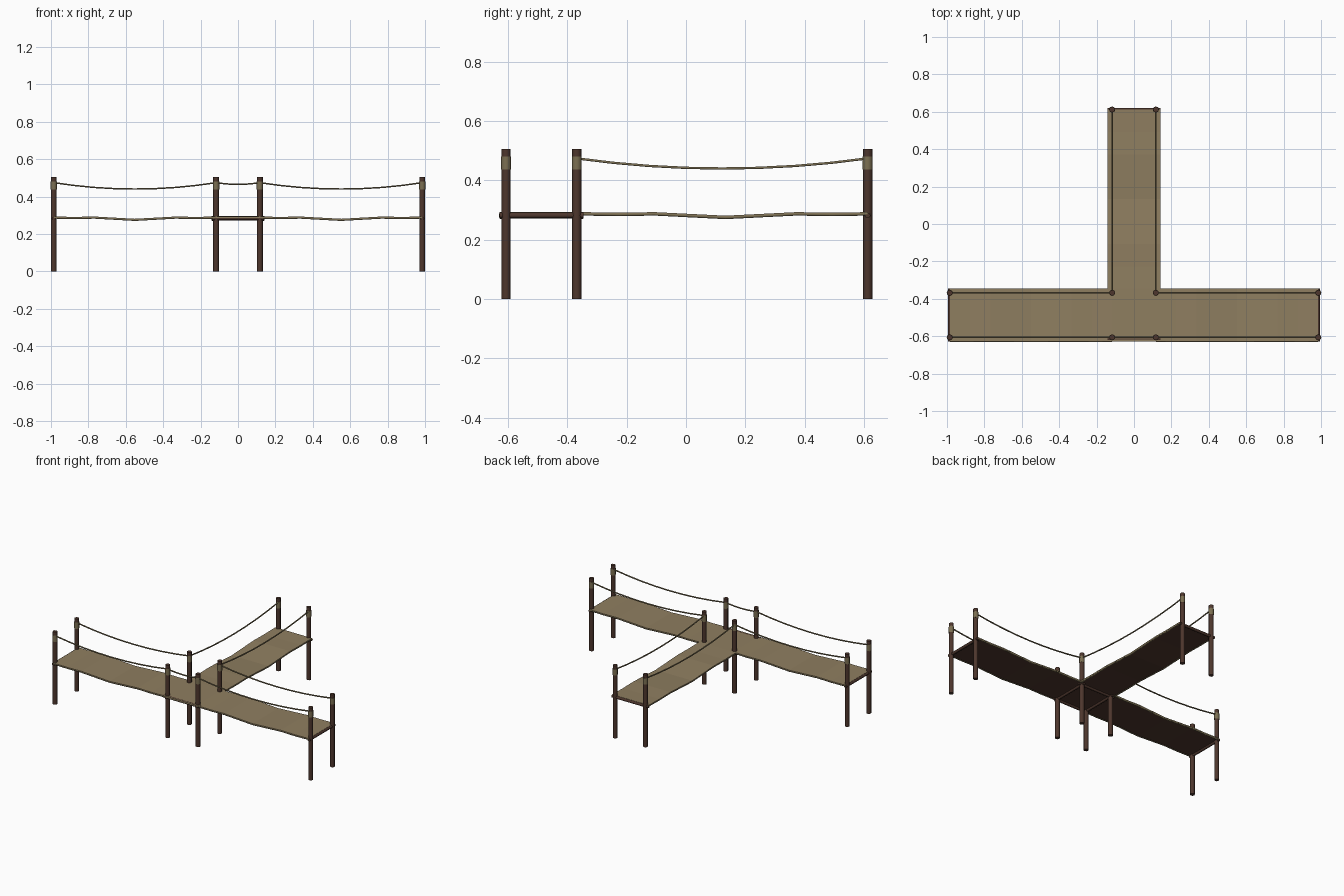
import bpy, bmesh, math
from mathutils import Vector

if "Cube" in bpy.data.objects:
    bpy.data.objects.remove(bpy.data.objects["Cube"])


def mat(name, c):
    m = bpy.data.materials.new(name)
    m.diffuse_color = (*c, 1)
    m.use_nodes = True
    m.node_tree.nodes["Principled BSDF"].inputs["Base Color"].default_value = m.diffuse_color
    return m


WOOD = mat("dark wood", (0.075, 0.037, 0.026))
DECK = mat("tan planks", (0.275, 0.21, 0.118))
ROPE = mat("rope", (0.2, 0.16, 0.085))

PX, PY0, PY1, PYB, EX = 0.117, -0.606, -0.368, 0.612, 0.985
HW = 0.141             # half width of a deck arm
YC = (PY0 + PY1) / 2   # centre line of the cross arms
TOP = 0.293            # deck height at the posts
SAG = [0, -.002, 0, -.006, -.012, -.006, 0, -.002, 0]


def finish(bm, name, mats):
    me = bpy.data.meshes.new(name)
    bm.normal_update()
    bm.to_mesh(me)
    bm.free()
    for m in mats:
        me.materials.append(m)
    ob = bpy.data.objects.new(name, me)
    bpy.context.collection.objects.link(ob)
    return ob


def tube(name, pts, r, sides, m, smooth=True):
    """Sweep a round section along points, with capped ends."""
    pts = [Vector(p) for p in pts]
    bm = bmesh.new()
    rings = []
    for i, p in enumerate(pts):
        d = (pts[min(i + 1, len(pts) - 1)] - pts[max(i - 1, 0)]).normalized()
        ref = Vector((0, 0, 1)) if abs(d.z) < .9 else Vector((0, 1, 0))
        u = d.cross(ref).normalized()
        v = u.cross(d)
        rings.append([bm.verts.new(p + r * (u * math.cos(a) + v * math.sin(a)))
                      for a in (2 * math.pi * k / sides for k in range(sides))])
    for a, b in zip(rings, rings[1:]):
        for k in range(sides):
            j = (k + 1) % sides
            bm.faces.new((a[k], a[j], b[j], b[k])).smooth = smooth
    bm.faces.new(rings[0])
    bm.faces.new(rings[-1])
    bmesh.ops.recalc_face_normals(bm, faces=bm.faces)
    return finish(bm, name, [m])


def span(a, b, n):
    a, b = Vector(a), Vector(b)
    return [a.lerp(b, i / n) for i in range(n + 1)]


def hand_rope(name, a, b, drop):
    pts = span((*a, .474), (*b, .474), 8)
    for i, p in enumerate(pts):
        p.z -= drop * (1 - (i / 4 - 1) ** 2)
    tube(name, pts, .0045, 6, ROPE)


def deck(name, a, b, sag):
    """Thin strip from a to b: planks on top and sides, dark beneath."""
    pts = span((*a, TOP), (*b, TOP), len(sag) - 1)
    for p, s in zip(pts, sag):
        p.z += s
    side = (pts[-1] - pts[0]).cross(Vector((0, 0, 1))).normalized() * HW
    thick = Vector((0, 0, .009))
    bm = bmesh.new()
    rings = [[bm.verts.new(q) for q in (p - side, p + side, p + side - thick, p - side - thick)]
             for p in pts]
    for r, s in zip(rings, rings[1:]):
        for k in range(4):
            j = (k + 1) % 4
            bm.faces.new((r[k], r[j], s[j], s[k]))
    bm.faces.new(rings[0])
    bm.faces.new(rings[-1])
    bmesh.ops.recalc_face_normals(bm, faces=bm.faces)
    for f in bm.faces:
        f.material_index = 1 if f.normal.z < -.5 else 0
    finish(bm, name, [DECK, WOOD])
    # rope binding along both long edges
    if len(sag) > 2:
        for sgn in (-1, 1):
            tube(name + "_edge_rope",
                 [p + side * sgn * .965 - Vector((0, 0, .006)) for p in pts],
                 .0065, 6, ROPE)


# posts with rope lashings
posts = [(s * x, y) for s in (-1, 1)
         for x, y in ((EX, PY0), (EX, PY1), (PX, PY0), (PX, PY1), (PX, PYB))]
for x, y in posts:
    tube("post", [(x, y, 0), (x, y, .505)], .0155, 8, WOOD)
    tube("post_lashing", [(x, y, .437), (x, y, .481)], .0168, 8, ROPE)

# decks: two side arms, the junction and the back arm
for s in (-1, 1):
    deck("side_deck", (s * PX, YC), (s * EX, YC), SAG)
deck("junction_deck", (-PX, YC), (PX, YC), [0, 0])
deck("back_deck", (0, YC + HW), (0, PYB), SAG)

# cross beams under the deck ends and around the junction
for s in (-1, 1):
    for x in (EX, PX):
        tube("cross_beam", [(s * x, YC - HW, .282), (s * x, YC + HW, .282)], .0095, 8, WOOD)
for y in (PY1, PYB):
    tube("cross_beam", [(-HW, y, .282), (HW, y, .282)], .0095, 8, WOOD)
tube("front_beam", [(-HW, PY0 - .009, .284), (HW, PY0 - .009, .284)], .0105, 8, WOOD)

# hand ropes
for s in (-1, 1):
    for y in (PY0, PY1):
        hand_rope("side_hand_rope", (s * PX, y), (s * EX, y), .034)
    hand_rope("back_hand_rope", (s * PX, PY1), (s * PX, PYB), .034)
hand_rope("front_hand_rope", (-PX, PY0), (PX, PY0), .009)
